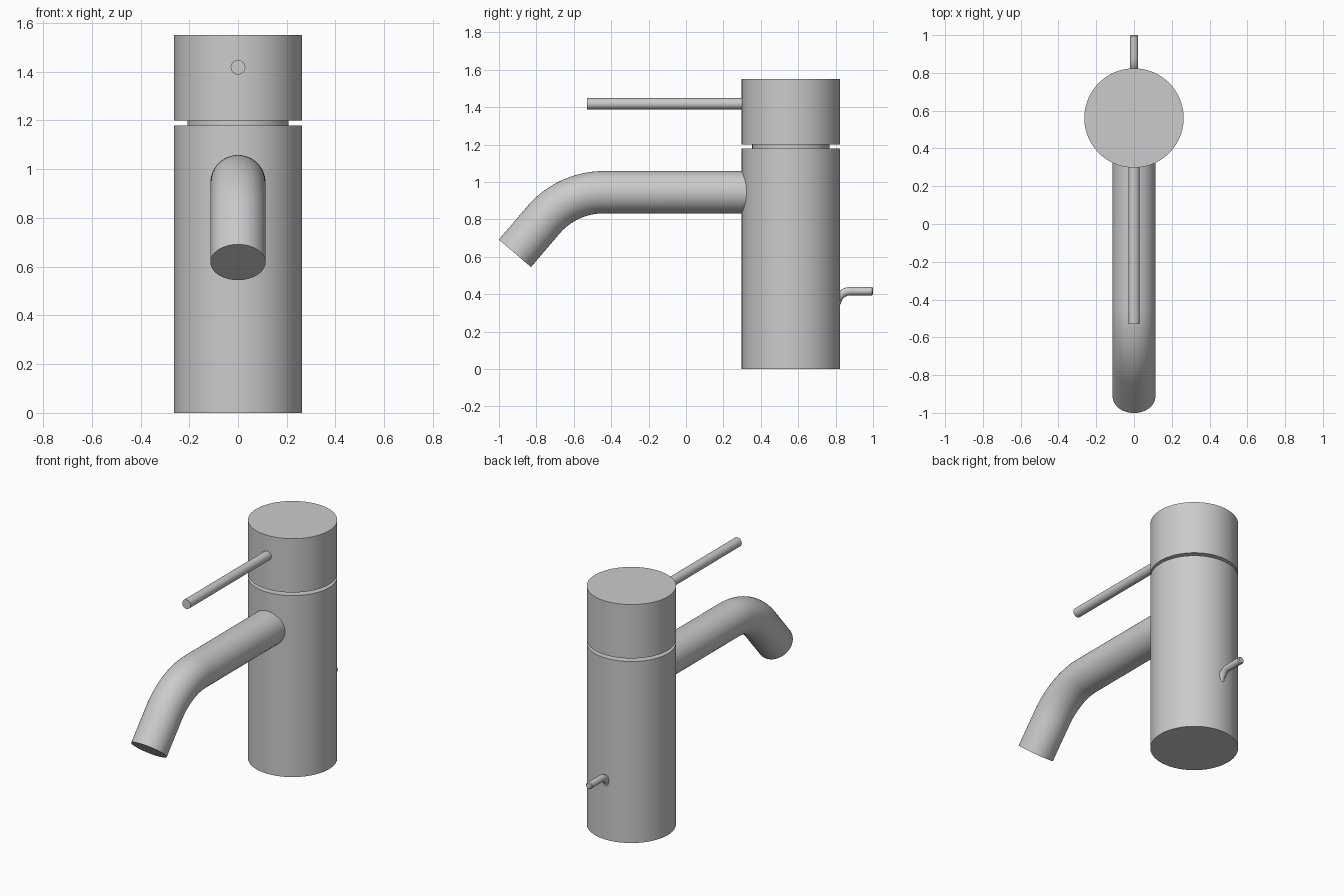
import bpy, bmesh, math
from mathutils import Vector

if "Cube" in bpy.data.objects:
    bpy.data.objects.remove(bpy.data.objects["Cube"])


def make_object(name, rings):
    """Skin a list of point rings into a capped, smooth-shaded solid."""
    bm = bmesh.new()
    loops = [[bm.verts.new(p) for p in ring] for ring in rings]
    n = len(loops[0])
    for a, b in zip(loops, loops[1:]):
        for i in range(n):
            j = (i + 1) % n
            bm.faces.new((a[i], a[j], b[j], b[i]))
    bm.faces.new(loops[0])
    bm.faces.new(loops[-1])
    bmesh.ops.recalc_face_normals(bm, faces=bm.faces)
    mesh = bpy.data.meshes.new(name)
    bm.to_mesh(mesh)
    bm.free()
    obj = bpy.data.objects.new(name, mesh)
    bpy.context.collection.objects.link(obj)
    bpy.ops.object.select_all(action='DESELECT')
    obj.select_set(True)
    bpy.context.view_layer.objects.active = obj
    bpy.ops.object.shade_smooth_by_angle(angle=math.radians(35))
    return obj


def tube(name, path, radii, sides):
    """Sweep a circle along a path of (y, z) points in the x = 0 plane."""
    pts = [Vector((0, y, z)) for y, z in path]
    rings = []
    for k, p in enumerate(pts):
        before = (p - pts[k - 1]).normalized() if k else Vector()
        after = (pts[k + 1] - p).normalized() if k + 1 < len(pts) else Vector()
        t = (before + after).normalized()
        side, up = Vector((1, 0, 0)), t.cross(Vector((1, 0, 0)))
        r = radii[k] if isinstance(radii, list) else radii
        rings.append([p + r * (math.cos(a) * side + math.sin(a) * up)
                      for a in (2 * math.pi * i / sides for i in range(sides))])
    return make_object(name, rings)


def arc(y, z, radius, degrees, steps):
    """Path bending from the -y direction downwards, starting at (y, z)."""
    angles = [math.radians(degrees) * i / steps for i in range(steps + 1)]
    return [(y - radius * math.sin(a), z - radius * (1 - math.cos(a))) for a in angles]


# Upright body, recessed neck and rotating cap
AXIS = 0.561
for name, radius, z0, z1 in (("body", 0.263, 0, 1.18),
                             ("neck", 0.207, 1.18, 1.20),
                             ("handle_cap", 0.263, 1.20, 1.55)):
    tube(name, [(AXIS, z0), (AXIS, z1)], radius, 96)

# Spout: horizontal run, bend, then angled outlet
bend = arc(-0.44, 0.945, 0.424, 49.5, 16)
slope = math.radians(49.5)
outlet = (bend[-1][0] - 0.2345 * math.cos(slope), bend[-1][1] - 0.2345 * math.sin(slope))
tube("spout", [(0.33, 0.945)] + bend + [outlet], 0.113, 48)

# Straight handle rod
tube("handle_rod", [(0.32, 1.418), (-0.53, 1.418)], 0.03, 32)

# Small bent pull rod at the back, with a softened tip
pull_bend = arc(0.88, 0.416, 0.075, 85, 10)
pull_path = [(1.0, 0.416), (0.994, 0.416)] + pull_bend
tube("pull_rod", pull_path, [0.017] + [0.022] * (len(pull_path) - 1), 24)
